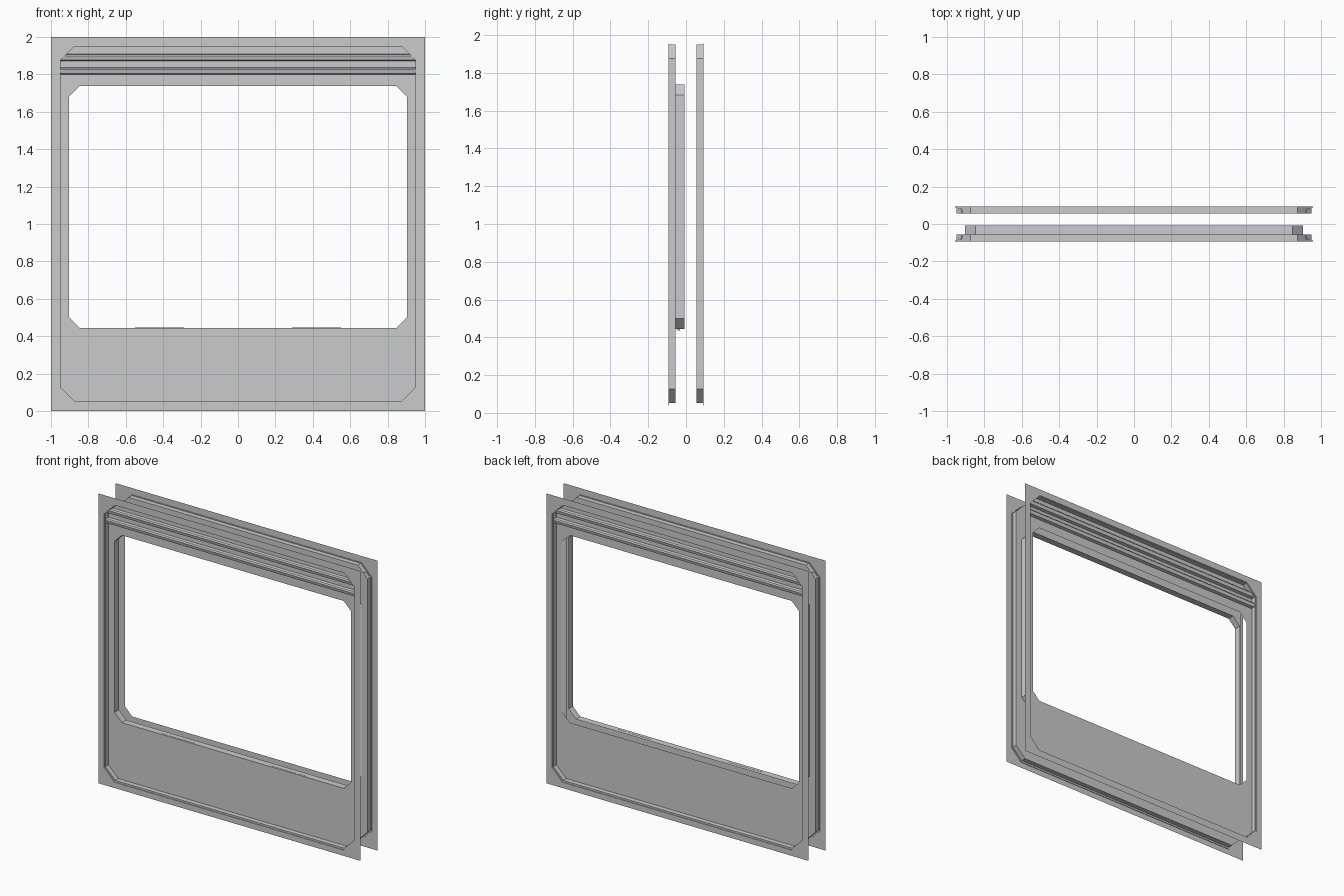
import bpy, bmesh

if "Cube" in bpy.data.objects:
    bpy.data.objects.remove(bpy.data.objects["Cube"])

FACE, PANEL, RIM = 0.093, 0.056, 0.008   # depths of flange, pressed panel, window rim


def finish(name, bm):
    bmesh.ops.remove_doubles(bm, verts=bm.verts, dist=1e-5)
    bmesh.ops.recalc_face_normals(bm, faces=bm.faces)
    me = bpy.data.meshes.new(name)
    bm.to_mesh(me)
    bm.free()
    ob = bpy.data.objects.new(name, me)
    bpy.context.collection.objects.link(ob)
    return ob


def ring(bm, w, z0, z1, c, y):
    """Rectangle with chamfered corners, always eight vertices."""
    pts = [(-w + c, z0), (w - c, z0), (w, z0 + c), (w, z1 - c),
           (w - c, z1), (-w + c, z1), (-w, z1 - c), (-w, z0 + c)]
    return [bm.verts.new((x, y, z)) for x, z in pts]


def loft(name, rings):
    bm = bmesh.new()
    loops = [ring(bm, *r) for r in rings]
    for a, b in zip(loops, loops[1:]):
        for i in range(8):
            j = (i + 1) % 8
            bm.faces.new((a[i], a[j], b[j], b[i]))
    bmesh.ops.dissolve_degenerate(bm, edges=bm.edges, dist=1e-5)
    return finish(name, bm)


def box(name, x0, x1, y0, y1, z0, z1):
    bm = bmesh.new()
    bmesh.ops.create_cube(bm, size=1)
    for v in bm.verts:
        v.co = (x1 if v.co.x > 0 else x0, y1 if v.co.y > 0 else y0,
                z1 if v.co.z > 0 else z0)
    return finish(name, bm)


def rib(name, s, z):
    """Pressed horizontal rib, ends following the tray's chamfered corners."""
    profile = [(0, 0), (0.004, 0.022), (0.026, 0.028), (0.034, 0.022), (0.036, 0)]
    bm = bmesh.new()
    rows = []
    for dz, h in profile:
        w = min(0.95, 0.95 - (z + dz - 1.88))
        rows.append([bm.verts.new((x, s * (PANEL + h), z + dz)) for x in (-w, w)])
    for a, b in zip(rows, rows[1:]):
        bm.faces.new((a[0], a[1], b[1], b[0]))
    return finish(name, bm)


def corner_crease(name, s, sx, top):
    """Thin diagonal fold line on a flange corner."""
    bm = bmesh.new()
    t = 0.002
    pts = [(0.985 - t, 0.9 - t), (0.985 + t, 0.9 + t),
           (0.895 + t, 0.985 + t), (0.895 - t, 0.985 - t)]
    vs = [bm.verts.new((sx * x, s * (FACE + 0.001), 1 + top * z)) for x, z in pts]
    bm.faces.new(vs)
    return finish(name, bm)


for side, s in (("front", -1), ("back", 1)):
    # flange, stepped lip, tray wall, pressed panel, window opening
    rings = [(1.0, 0, 2.0, 0, s * FACE),
             (0.957, 0.04, 1.955, 0.08, s * FACE),
             (0.957, 0.04, 1.955, 0.08, s * (FACE - 0.004)),
             (0.95, 0.052, 1.95, 0.075, s * (FACE - 0.004)),
             (0.95, 0.052, 1.95, 0.075, s * PANEL),
             (0.903, 0.445, 1.738, 0.056, s * PANEL)]
    # only the front skin has a window rim
    if s < 0:
        rings.append((0.903, 0.445, 1.738, 0.056, s * RIM))
    loft(side + "_skin", rings)
    # header ribs
    for i, z in enumerate((1.80, 1.872)):
        rib(f"{side}_header_rib_{i + 1}", s, z)
    # corner creases
    for sx in (-1, 1):
        for top in (-1, 1):
            corner_crease(side + "_corner_crease", s, sx, top)

# drain slots in the window sill
for sx in (-1, 1):
    box("sill_drain_slot", sx * 0.42 - 0.13, sx * 0.42 + 0.13,
        -0.046, -0.032, 0.435, 0.446)
